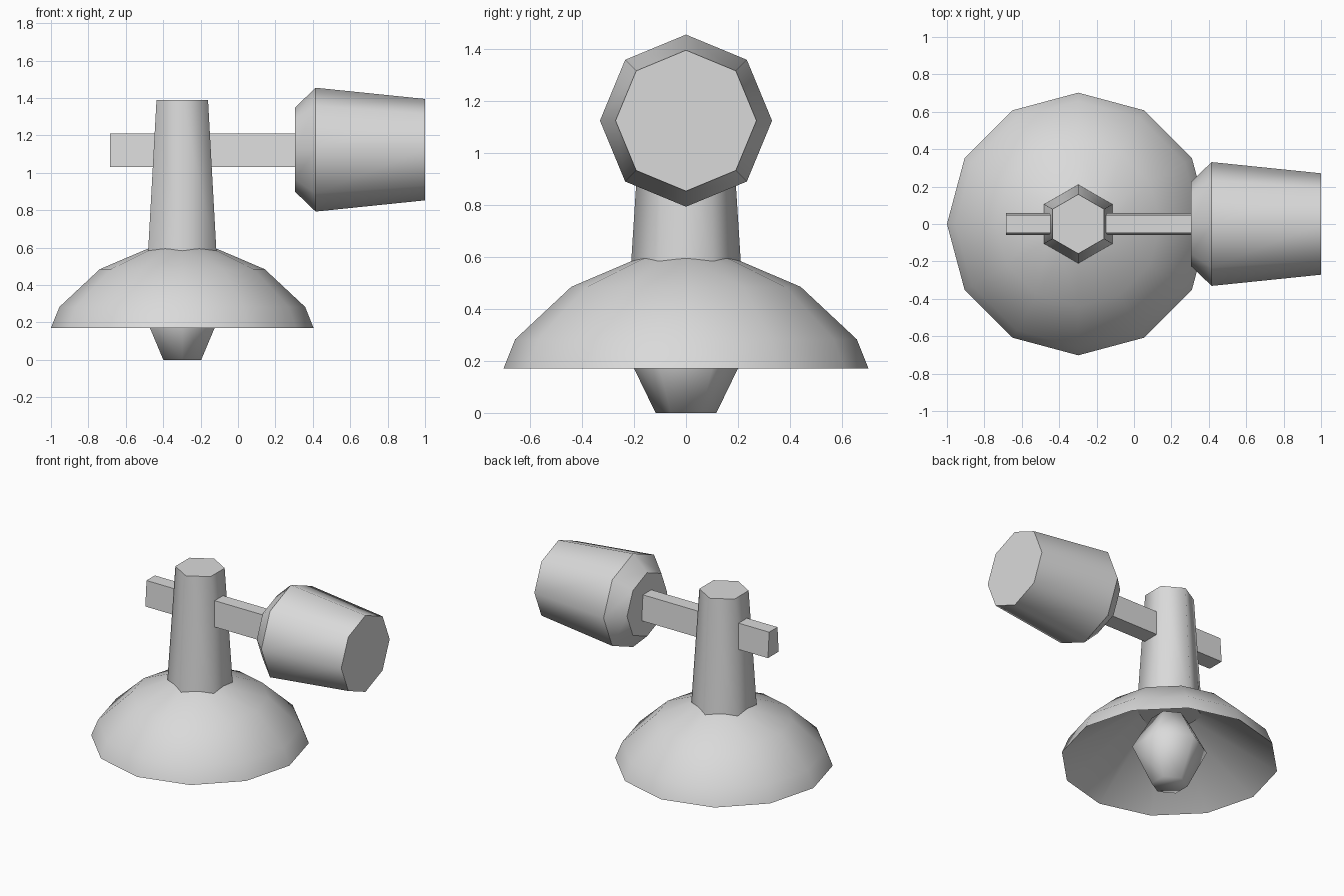
import bpy, bmesh, math
from mathutils import Vector

cube = bpy.data.objects.get("Cube")
if cube:
    bpy.data.objects.remove(cube, do_unlink=True)

grey = bpy.data.materials.new("plain_grey")
grey.use_nodes = True
COLOR = (0.7, 0.7, 0.7, 1)
grey.diffuse_color = COLOR
grey.node_tree.nodes["Principled BSDF"].inputs["Base Color"].default_value = COLOR

AXIS_X = -0.298   # centre of post and shade
ARM_Z = 1.124     # centre of the counterweight


def finish(name, bm, smooth_angle=None):
    mesh = bpy.data.meshes.new(name)
    bm.to_mesh(mesh)
    bm.free()
    mesh.materials.append(grey)
    obj = bpy.data.objects.new(name, mesh)
    bpy.context.collection.objects.link(obj)
    if smooth_angle:
        bpy.ops.object.select_all(action='DESELECT')
        obj.select_set(True)
        bpy.context.view_layer.objects.active = obj
        bpy.ops.object.shade_smooth_by_angle(angle=math.radians(smooth_angle))
    return obj


def lathe(name, profile, sides, place, smooth_angle):
    """Loft capped rings of (radius, distance); place maps side, side, along to a point."""
    bm = bmesh.new()
    rings = []
    for radius, along in profile:
        angles = [math.tau * i / sides for i in range(sides)]
        rings.append([bm.verts.new(place(radius * math.sin(a), radius * math.cos(a), along))
                      for a in angles])
    for low, high in zip(rings, rings[1:]):
        for i in range(sides):
            j = (i + 1) % sides
            bm.faces.new((low[i], low[j], high[j], high[i]))
    bm.faces.new(rings[0])
    bm.faces.new(rings[-1])
    bmesh.ops.recalc_face_normals(bm, faces=bm.faces)
    return finish(name, bm, smooth_angle)


def upright(a, b, h):
    return Vector((AXIS_X + a, b, h))


def sideways(a, b, h):
    return Vector((h, a, ARM_Z + b))


# Dome with a conical hollow, from the inside over the rim to the top
lathe("shade", [(0.18, 0.55), (0.702, 0.171), (0.657, 0.283),
                (0.441, 0.485), (0.19, 0.592), (0.08, 0.625)], 12, upright, 60)

# Tapered six-sided post
lathe("post", [(0.214, 0.53), (0.159, 1.39)], 6, upright, 61)

# Bulb, smooth all over
lathe("bulb", [(0.117, 0.0), (0.243, 0.26), (0.115, 0.485)], 6, upright, 180)

# Eight-sided counterweight with a crisp shoulder
lathe("counterweight", [(0.225, 0.305), (0.331, 0.415), (0.271, 1.0)], 8, sideways, 45.5)

# Crossbar, slightly narrower on top
bm = bmesh.new()
bmesh.ops.create_cube(bm, size=1)
for v in bm.verts:
    half_width = 0.047 if v.co.z > 0 else 0.06
    v.co = ((0.36 if v.co.x > 0 else -0.685),
            math.copysign(half_width, v.co.y),
            (1.21 if v.co.z > 0 else 1.031))
finish("crossbar", bm)
